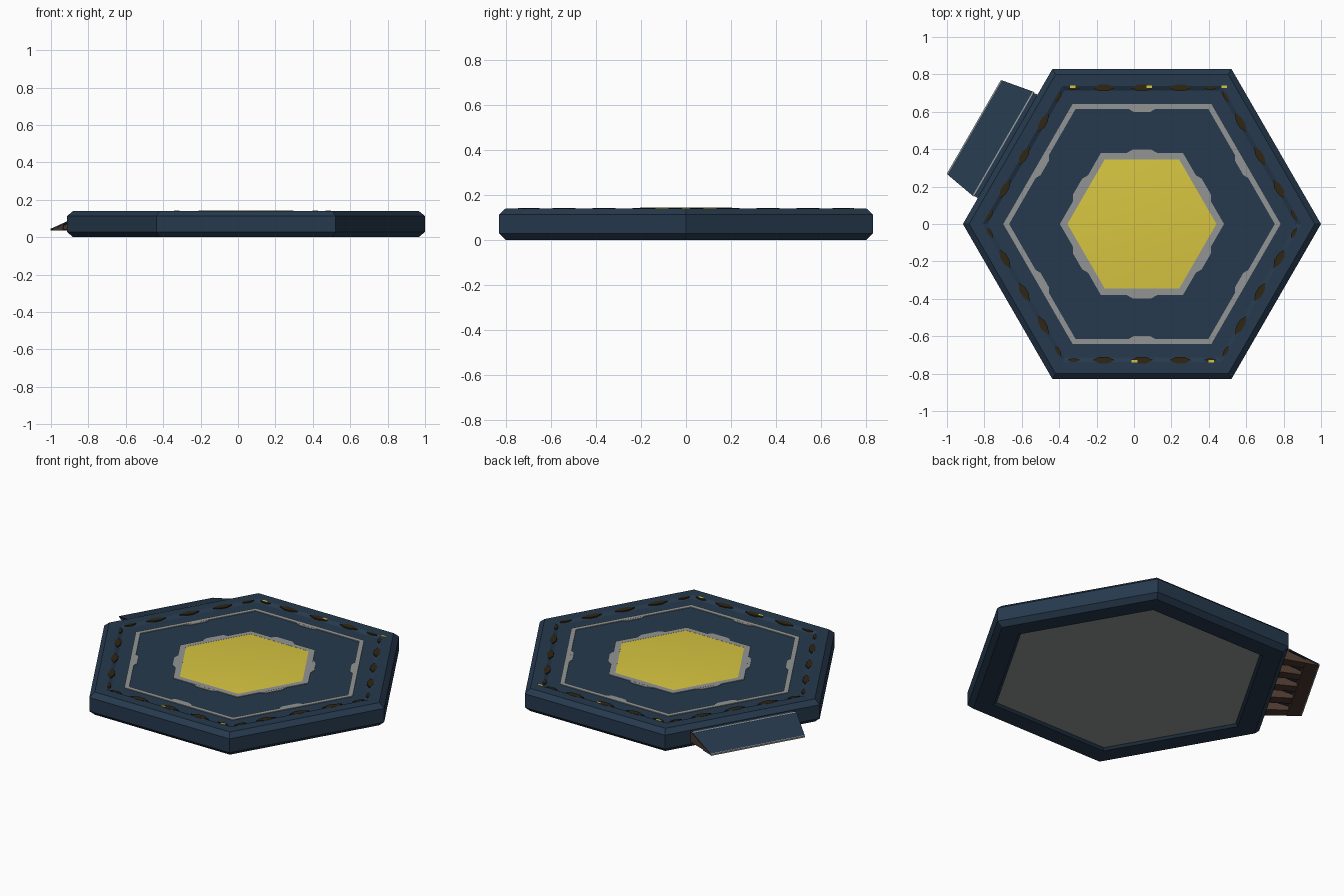
import bpy, bmesh, math

if "Cube" in bpy.data.objects:
    bpy.data.objects.remove(bpy.data.objects["Cube"])

CX = 0.0425                      # hexagon centre in x
C30 = math.cos(math.radians(30))


def material(name, rgb):
    m = bpy.data.materials.new(name)
    m.diffuse_color = (*rgb, 1)
    m.use_nodes = True
    m.node_tree.nodes["Principled BSDF"].inputs["Base Color"].default_value = m.diffuse_color
    return m


NAVY = material("navy", (0.019, 0.041, 0.074))
GRAY = material("gray", (0.29, 0.30, 0.30))
YELLOW = material("yellow", (0.68, 0.56, 0.052))
DARK_BROWN = material("dark brown", (0.029, 0.019, 0.007))
BROWN = material("brown", (0.07, 0.04, 0.027))


def hexagon(apothem, z):
    r = apothem / C30
    return [(CX + r * math.cos(math.radians(60 * i)),
             r * math.sin(math.radians(60 * i)), z) for i in range(6)]


def side_point(k, out, t, z):
    """Point in the frame of hexagon side k: outward, along the side, up."""
    a = math.radians(30 + 60 * k)
    return (CX + out * math.cos(a) - t * math.sin(a),
            out * math.sin(a) + t * math.cos(a), z)


def loft(name, groups, mat, closed=False):
    """Each group is a stack of equal loops skinned together and capped."""
    bm = bmesh.new()
    for loops in groups:
        rows = [[bm.verts.new(p) for p in loop] for loop in loops]
        n = len(rows[0])
        pairs = list(zip(rows, rows[1:]))
        if closed:
            pairs.append((rows[-1], rows[0]))
        for a, b in pairs:
            for i in range(n):
                j = (i + 1) % n
                bm.faces.new((a[i], a[j], b[j], b[i]))
        if not closed:
            bm.faces.new(rows[0][::-1])
            bm.faces.new(rows[-1])
    bmesh.ops.recalc_face_normals(bm, faces=bm.faces)
    me = bpy.data.meshes.new(name)
    bm.to_mesh(me)
    bm.free()
    me.materials.append(mat)
    ob = bpy.data.objects.new(name, me)
    bpy.context.collection.objects.link(ob)
    return ob


def side_plate(k, pts, z0, z1):
    """Flat plate on side k from (out, along) points."""
    return [[side_point(k, o, t, z) for o, t in pts] for z in (z0, z1)]


def hex_ring(name, outer, inner, z0, z1, mat):
    loft(name, [[hexagon(outer, z0), hexagon(outer, z1),
                 hexagon(inner, z1), hexagon(inner, z0)]], mat, closed=True)


# Body: chamfered hexagonal slab with a raised rim and sunken top panel
PANEL = 0.128
profile = [(0.68, 0.012), (0.695, 0), (0.80, 0), (0.829, 0.028), (0.829, 0.113),
           (0.80, 0.14), (0.738, 0.14), (0.715, PANEL)]
body = loft("body", [[hexagon(r, z) for r, z in profile]], NAVY)
body.data.materials.append(GRAY)
for f in body.data.polygons:     # recessed underside panel is gray
    if f.normal.z < -0.99 and f.center.z > 0.005:
        f.material_index = 1

# Gray trim rings with small tabs in the middle of each side
hex_ring("outer_trim", 0.642, 0.615, PANEL - 0.004, PANEL + 0.004, GRAY)
hex_ring("inner_trim", 0.38, 0.345, PANEL - 0.004, PANEL + 0.004, GRAY)
tabs = []
for k in range(6):
    tabs.append(side_plate(k, [(0.62, -0.08), (0.60, -0.045), (0.60, 0.045), (0.62, 0.08)],
                           PANEL - 0.003, PANEL + 0.0035))
    tabs.append(side_plate(k, [(0.375, -0.09), (0.398, -0.05), (0.398, 0.05), (0.375, 0.09)],
                           PANEL - 0.003, PANEL + 0.0035))
loft("trim_tabs", tabs, GRAY)

# Yellow centre: softly rounded raised hexagon
core = loft("center_light", [[hexagon(0.35, PANEL - 0.003), hexagon(0.35, PANEL + 0.003),
                              hexagon(0.20, 0.143)]], YELLOW)
for p in core.data.polygons:
    p.use_smooth = True
core.select_set(True)
bpy.context.view_layer.objects.active = core
bpy.ops.object.shade_smooth_by_angle(angle=math.radians(30))

# Dark lens-shaped marks along the step of the rim
marks = []
for k in range(6):
    for t, w, h in ((-0.365, 0.035, 0.010), (-0.205, 0.06, 0.018), (0, 0.06, 0.018),
                    (0.205, 0.06, 0.018), (0.365, 0.035, 0.010)):
        pts = [(0.728, t - w), (0.728 - h, t - w / 3), (0.728 - h, t + w / 3),
               (0.728, t + w), (0.728 + h, t + w / 3), (0.728 + h, t - w / 3)]
        marks.append(side_plate(k, pts, 0.134, 0.1412))
loft("rim_marks", marks, DARK_BROWN)

# Tiny yellow lamps on the back and front rim
lamps = []
for k, ts in ((1, (0.37, -0.04, -0.44)), (4, (-0.04, 0.37))):
    for t in ts:
        lamps.append(side_plate(k, [(0.728, t - 0.015), (0.728, t + 0.015),
                                    (0.74, t + 0.015), (0.74, t - 0.015)], 0.135, 0.1418))
loft("rim_lamps", lamps, YELLOW)

# Sloping flap on the back left side
K = 2


def slope(out):                  # height of the flap's top surface
    return 0.112 + (out - 0.85) * (0.045 - 0.112) / (1.037 - 0.85)


def half(out):                   # half length of the flap
    return 0.322 - (out - 0.858) * 0.032 / 0.179


def sloped_block(o0, o1, t0, t1, drop, bottom=None, lift=0.0):
    """Block under the slope; t0, t1 are fractions of the half length."""
    pts = [(o0, t0), (o0, t1), (o1, t1), (o1, t0)]
    top = [side_point(K, o, t * half(o), slope(o) - drop + lift) for o, t in pts]
    low = [side_point(K, o, t * half(o),
                      slope(o) - drop - 0.007 if bottom is None else bottom) for o, t in pts]
    return [low, top]


loft("flap_top", [sloped_block(0.85, 1.037, -1, 1, 0)], NAVY)
loft("flap_edge_trim", [sloped_block(1.032, 1.038, -1, 1, 0.001, lift=0.002),
                        sloped_block(0.853, 0.860, -1, 1, 0.001, lift=0.002)], GRAY)
loft("flap_hinge", [[[side_point(K, o, t, z) for o, t in
                      ((0.82, -0.31), (0.82, 0.31), (0.858, 0.31), (0.858, -0.31))]
                     for z in (0.085, 0.11)]], NAVY)
loft("flap_underside", [sloped_block(0.955, 1.03, -0.99, 0.99, 0.006, 0.037)], BROWN)
ribs = []
for i in range(5):
    t = -0.88 + 0.44 * i
    ribs.append(sloped_block(0.825, 0.96, t - 0.1, t + 0.1, 0.012, 0.04))
loft("flap_ribs", ribs, BROWN)
